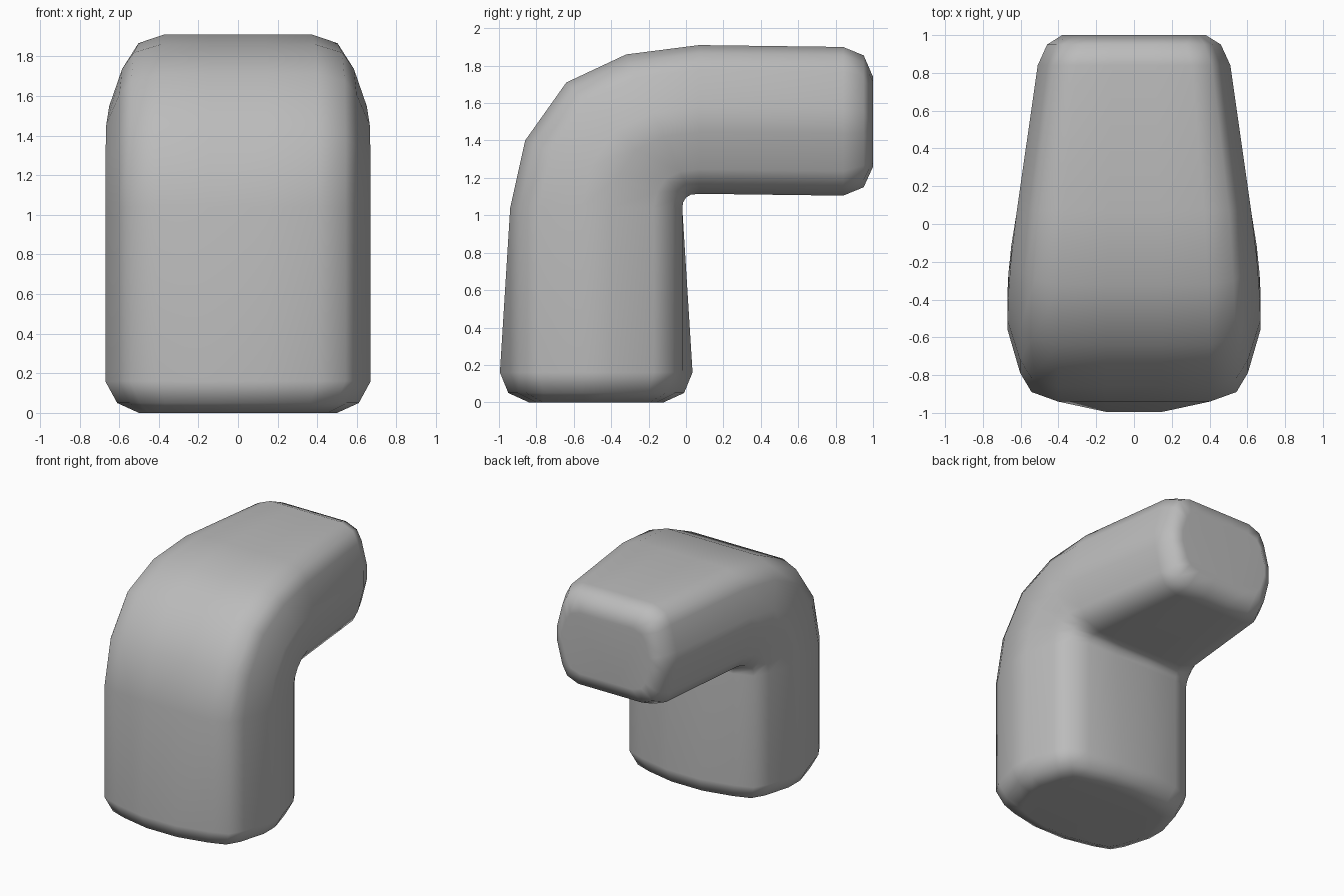
import bpy
import bmesh
from mathutils import Vector

cube = bpy.data.objects.get("Cube")
if cube:
    bpy.data.objects.remove(cube, do_unlink=True)

grey = bpy.data.materials.new("plain_grey")
grey.use_nodes = True
colour = (0.5, 0.5, 0.5, 1)
grey.diffuse_color = colour
grey.node_tree.nodes["Principled BSDF"].inputs["Base Color"].default_value = colour

# Quarter of the rounded cross-section: share of half width, share of half depth
QUARTER = [(0.22, 1), (0.6, 1), (0.81, 0.89), (0.9, 0.67), (1, 0.17)]
SECTION = [(x, -d) for x, d in QUARTER] + [(x, d) for x, d in reversed(QUARTER)]
SECTION += [(-x, d) for x, d in reversed(SECTION)]

# Stations along the bend: outer (y, z), inner (y, z), half width, bulge
STATIONS = [
    ((-0.80, 0.00), (-0.16, 0.00), 0.50, 0.04),
    ((-0.90, 0.05), (-0.06, 0.05), 0.61, 0.05),
    ((-0.94, 0.16), (-0.02, 0.16), 0.67, 0.055),
    ((-0.94, 1.04), (-0.02, 1.04), 0.67, 0),
    ((-0.86, 1.40), (-0.015, 1.07), 0.67, 0),
    ((-0.64, 1.71), (0.00, 1.095), 0.665, 0),
    ((-0.32, 1.86), (0.025, 1.11), 0.65, 0),
    ((0.07, 1.91), (0.07, 1.115), 0.62, 0),
    ((0.84, 1.90), (0.84, 1.105), 0.51, 0),
    ((0.95, 1.855), (0.95, 1.15), 0.46, 0),
    ((1.00, 1.74), (1.00, 1.26), 0.38, 0),
]


def add_ring(bm, outer, inner, width, bulge):
    """One cross-section, with its front and back middles pushed out by the bulge."""
    a, b = Vector((0, *outer)), Vector((0, *inner))
    middle, half = (a + b) / 2, (b - a) / 2
    ring = []
    for x, d in SECTION:
        push = bulge * d if abs(x) < 0.3 else 0
        point = middle + half * d + half.normalized() * push
        point.x = x * width
        ring.append(bm.verts.new(point))
    return ring


# Bent padded body, lofted through the stations and capped
bm = bmesh.new()
rings = [add_ring(bm, *station) for station in STATIONS]
count = len(SECTION)
for low, high in zip(rings, rings[1:]):
    for i in range(count):
        j = (i + 1) % count
        bm.faces.new((low[i], low[j], high[j], high[i]))
bm.faces.new(list(reversed(rings[0])))
bm.faces.new(rings[-1])
bmesh.ops.recalc_face_normals(bm, faces=bm.faces)
for face in bm.faces:
    face.smooth = True

mesh = bpy.data.meshes.new("bent_body")
bm.to_mesh(mesh)
bm.free()
mesh.materials.append(grey)
body = bpy.data.objects.new("bent_body", mesh)
bpy.context.collection.objects.link(body)

# Keep the broad faces flat and the corners soft
normals = body.modifiers.new("soft_corners", 'WEIGHTED_NORMAL')
normals.weight = 50
